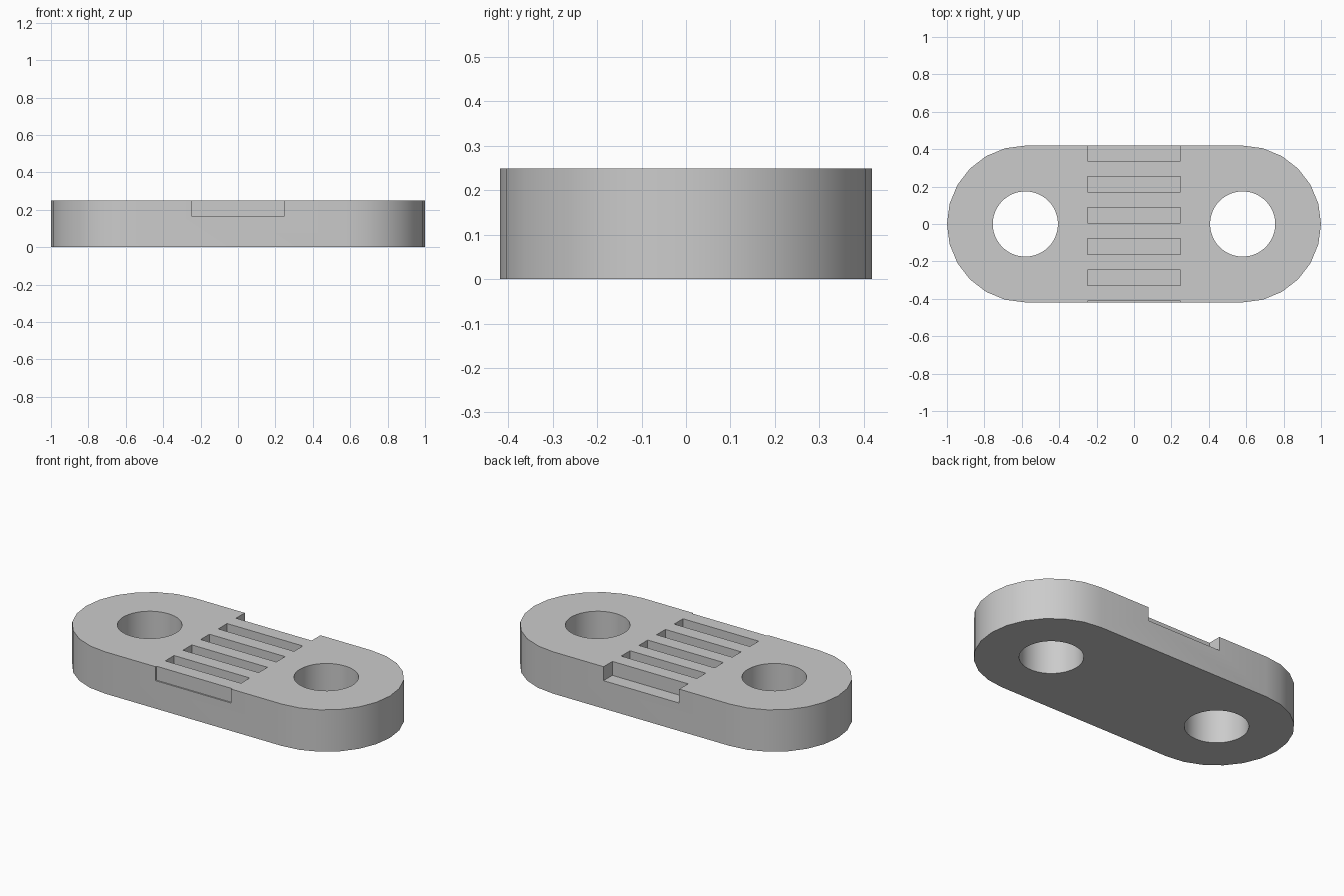
import bpy, bmesh, math

cube = bpy.data.objects.get("Cube")
if cube:
    bpy.data.objects.remove(cube, do_unlink=True)

UNIT = 2 / 24.1            # design unit of the plate
RADIUS = 5.05 * UNIT       # rounded ends
HOLE_X = 7 * UNIT
HEIGHT = 3 * UNIT

grey = bpy.data.materials.new("light grey")
grey.use_nodes = True
colour = (0.6, 0.6, 0.6, 1)
grey.diffuse_color = colour
grey.node_tree.nodes["Principled BSDF"].inputs["Base Color"].default_value = colour


def prism(name, points, z0, z1):
    """Extrude a flat outline from z0 to z1."""
    bm = bmesh.new()
    base = bm.faces.new([bm.verts.new((x, y, z0)) for x, y in points])
    top = bmesh.ops.extrude_face_region(bm, geom=[base])["geom"]
    bmesh.ops.translate(bm, vec=(0, 0, z1 - z0),
                        verts=[v for v in top if isinstance(v, bmesh.types.BMVert)])
    bmesh.ops.recalc_face_normals(bm, faces=bm.faces)
    mesh = bpy.data.meshes.new(name)
    bm.to_mesh(mesh)
    bm.free()
    mesh.materials.append(grey)
    ob = bpy.data.objects.new(name, mesh)
    bpy.context.collection.objects.link(ob)
    return ob


def arc(cx, r, start, sweep, steps):
    angles = [math.radians(start + sweep * i / steps) for i in range(steps + 1)]
    return [(cx + r * math.cos(a), r * math.sin(a)) for a in angles]


# Plate with two rounded ends
outline = arc(HOLE_X, RADIUS, -90, 180, 12) + arc(-HOLE_X, RADIUS, 90, 180, 12)
plate = prism("slotted_plate", outline, 0, HEIGHT)

# Cutters for the two through holes
cutters = [prism("hole_cutter", arc(side * HOLE_X, 2.1 * UNIT, 0, 360, 48)[:-1],
                 -UNIT, HEIGHT + UNIT) for side in (-1, 1)]

# Cutters for the row of grooves; the first and last break through the edges
half = 3 * UNIT
for i in range(6):
    y0 = -RADIUS + (2 * i - 0.9) * UNIT
    y1 = y0 + UNIT * (2 if i == 5 else 1)
    cutters.append(prism("groove_cutter", [(-half, y0), (half, y0), (half, y1), (-half, y1)],
                         2 * UNIT, HEIGHT + UNIT))

# Cut, then shade the rounded walls smooth
bpy.ops.object.select_all(action='DESELECT')
plate.select_set(True)
bpy.context.view_layer.objects.active = plate
for cutter in cutters:
    mod = plate.modifiers.new("cut", 'BOOLEAN')
    mod.operation = 'DIFFERENCE'
    mod.solver = 'EXACT'
    mod.object = cutter
    bpy.ops.object.modifier_apply(modifier=mod.name)
    bpy.data.objects.remove(cutter, do_unlink=True)
bpy.ops.object.shade_smooth_by_angle(angle=math.radians(30))
